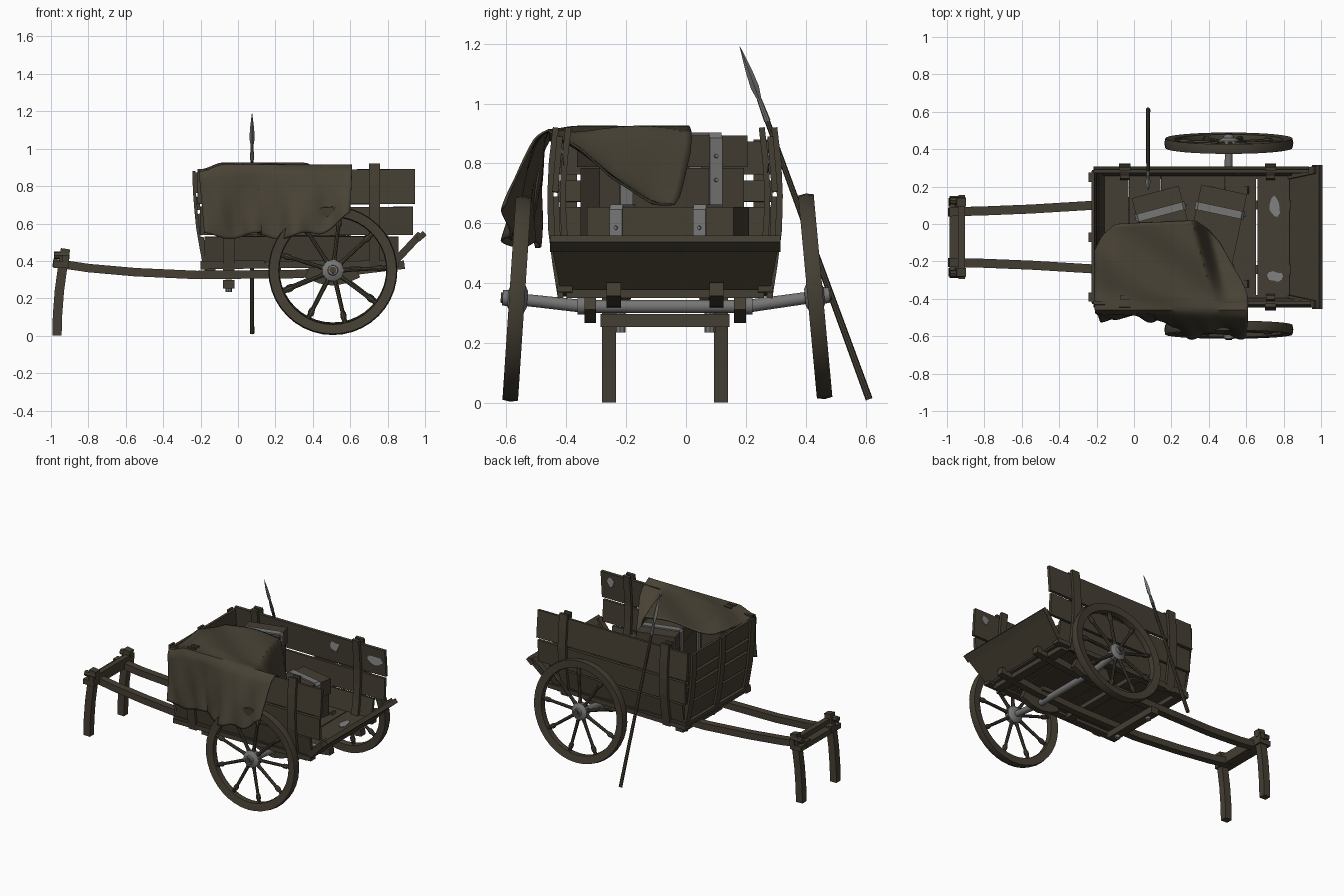
import bpy, bmesh, math, random
from mathutils import Vector, Matrix

random.seed(4)
if "Cube" in bpy.data.objects:
    bpy.data.objects.remove(bpy.data.objects["Cube"])
CY = -0.07          # centre line of the cart body


def material(name, rgb):
    m = bpy.data.materials.new(name)
    m.use_nodes = True
    m.diffuse_color = (*rgb, 1)
    m.node_tree.nodes["Principled BSDF"].inputs["Base Color"].default_value = (*rgb, 1)
    return m


WOOD = material("dark wood", (0.059, 0.049, 0.033))
CLOTH = material("brown cloth", (0.064, 0.053, 0.035))
METAL = material("grey iron", (0.18, 0.18, 0.178))
WORN = material("worn grey", (0.22, 0.22, 0.22))
smooth_objects = []


def finish(name, bm, mat, smooth=False):
    bmesh.ops.remove_doubles(bm, verts=bm.verts, dist=1e-5)
    bmesh.ops.recalc_face_normals(bm, faces=bm.faces)
    me = bpy.data.meshes.new(name)
    bm.to_mesh(me)
    bm.free()
    me.materials.append(mat)
    ob = bpy.data.objects.new(name, me)
    bpy.context.collection.objects.link(ob)
    if smooth:
        smooth_objects.append(ob)
    return ob


def beam(name, pts, axis, width, thick, mat=WOOD):
    """Rectangular section swept along pts; width runs along axis."""
    pts, axis = [Vector(p) for p in pts], Vector(axis).normalized()
    bm, rings = bmesh.new(), []
    for i, p in enumerate(pts):
        t = pts[min(i + 1, len(pts) - 1)] - pts[max(i - 1, 0)]
        n = t.cross(axis).normalized() * thick / 2
        a = axis * width / 2
        rings.append([bm.verts.new(p + s * a + q * n) for s, q in ((1, 1), (-1, 1), (-1, -1), (1, -1))])
    for r, s in zip(rings, rings[1:]):
        for k in range(4):
            bm.faces.new((r[k], r[k - 1], s[k - 1], s[k]))
    bm.faces.new(rings[0])
    bm.faces.new(rings[-1])
    return finish(name, bm, mat)


def lathe(name, profile, origin, axis, n=12, mat=WOOD, loop=False):
    """Profile of (radius, height) turned about axis."""
    rot = Vector((0, 0, 1)).rotation_difference(Vector(axis)).to_matrix()
    bm = bmesh.new()
    rings = [[bm.verts.new(Vector(origin) + rot @ Vector((r * math.cos(k * math.tau / n), r * math.sin(k * math.tau / n), h)))
              for k in range(n)] for r, h in profile]
    for r, s in zip(rings, rings[1:] + rings[:1] if loop else rings[1:]):
        for k in range(n):
            bm.faces.new((r[k], r[k - 1], s[k - 1], s[k]))
    if not loop:
        bm.faces.new(rings[0])
        bm.faces.new(rings[-1])
    return finish(name, bm, mat, True)


def rod(name, a, b, r0, r1, n=10, mat=WOOD):
    d = Vector(b) - Vector(a)
    return lathe(name, [(r0, 0), (r1, d.length)], a, d, n, mat)


def patch(name, centre, u, v):
    """Thin ragged plate spanned by half axes u and v."""
    centre, u, v = Vector(centre), Vector(u), Vector(v)
    lift = u.cross(v).normalized() * 0.002
    bm, n = bmesh.new(), 11
    edge = [centre + random.uniform(0.7, 1.1) * (u * math.cos(k * math.tau / n) + v * math.sin(k * math.tau / n))
            for k in range(n)]
    low, high = [[bm.verts.new(p + s * lift) for p in edge] for s in (-1, 1)]
    bm.faces.new(low)
    bm.faces.new(high)
    for k in range(n):
        bm.faces.new((low[k], low[k - 1], high[k - 1], high[k]))
    finish(name, bm, WORN)


def ramp(t):
    t = max(0, min(1, t))
    return t * t * (3 - 2 * t)


def curve_at(table, z):
    for (z0, v0), (z1, v1) in zip(table, table[1:]):
        if z <= z1:
            break
    return v0 + (v1 - v0) * (z - z0) / (z1 - z0)


SIDE = [(0.36, 0.33), (0.55, 0.36), (0.75, 0.365), (0.92, 0.345)]       # half width by height
FRONT = [(0.36, -0.16), (0.55, -0.197), (0.75, -0.217), (0.92, -0.22)]  # front wall x by height
SIDE_ROWS = [(0.385, 0.53), (0.54, 0.69), (0.705, 0.89)]
FRONT_ROWS = [(0.385, 0.53), (0.54, 0.655), (0.67, 0.745), (0.76, 0.875)]

# Side planks and posts, mirrored about the centre line
for s, side in ((1, "back"), (-1, "front")):
    for i, (z0, z1) in enumerate(SIDE_ROWS):
        zm = (z0 + z1) / 2
        lean = Vector((0, s * (curve_at(SIDE, z1) - curve_at(SIDE, z0)), z1 - z0))
        y = CY + s * curve_at(SIDE, zm)
        x1 = (0.85, 0.93, 0.945)[i] + random.uniform(-0.01, 0.01)
        sag = random.uniform(-0.006, 0.006)
        beam(f"{side}_side_plank_{i}", [(curve_at(FRONT, zm), y, zm), (0.35, y, zm + sag), (x1, y, zm)],
             lean, lean.length, 0.02)
    for j, x in enumerate((-0.05, 0.73)):
        for off, w, low in ((0.02, 0.06, 0.35), (-0.022, 0.05, 0.4)):
            zs = [low + (0.92 - low) * k / 5 for k in range(6)]
            beam(f"{side}_side_post_{j}", [(x, CY + s * (curve_at(SIDE, z) + off), z) for z in zs],
                 (1, 0, 0), w, 0.02)
    beam(f"{side}_sill", [(-0.2, CY + s * 0.335, 0.37), (0.86, CY + s * 0.335, 0.385)], (0, 1, 0), 0.05, 0.03)

# Front wall planks and uprights
for i, (z0, z1) in enumerate(FRONT_ROWS):
    zm = (z0 + z1) / 2
    lean = Vector((curve_at(FRONT, z1) - curve_at(FRONT, z0), 0, z1 - z0))
    h = curve_at(SIDE, zm) - 0.005
    x = curve_at(FRONT, zm)
    beam(f"front_wall_plank_{i}", [(x, CY - h, zm), (x, CY + h, zm)], lean, lean.length - 0.005, 0.018)
for y in (-0.32, 0, 0.32):
    zs = [0.37 + 0.51 * k / 5 for k in range(6)]
    beam("front_wall_upright", [(curve_at(FRONT, z) - 0.016, CY + y, z) for z in zs], (0, 1, 0), 0.05, 0.016)

# Floor planks laid across, with one open joint
for i in range(6):
    x0, x1 = -0.2 + i * 0.172, -0.2 + (i + 1) * 0.172 - (0.007 if i == 4 else 0.001)
    xm, z = (x0 + x1) / 2, 0.39 + 0.002 * (i % 2)
    beam(f"floor_plank_{i}", [(xm, CY - 0.355, z), (xm, CY + 0.355, z)], (1, 0, 0), x1 - x0, 0.022)

# Open tailboard, widening outwards
bm = bmesh.new()
bmesh.ops.create_cube(bm, size=1)
for v in bm.verts:
    t = v.co.x + 0.5
    v.co = Vector((0.84 + 0.14 * t, CY + v.co.y * (0.70 + 0.06 * t), 0.385 + 0.15 * t)) + Vector((-0.7, 0, 0.7)) * v.co.z * 0.022
finish("tailboard", bm, WOOD)
beam("tailboard_lip", [(0.98, CY - 0.385, 0.532), (0.98, CY + 0.385, 0.532)], (1, 0, 0.9), 0.05, 0.03)
for s in (-1, 1):
    beam("tailboard_batten", [(0.83, CY + s * 0.33, 0.40), (0.97, CY + s * 0.36, 0.55)], (0, 1, 0), 0.04, 0.02)

# Long shafts, handle and prop legs
for s in (-1, 1):
    path = [(-0.99, 0.135, 0.39), (-0.8, 0.14, 0.362), (-0.55, 0.15, 0.34), (-0.22, 0.17, 0.325),
            (0.3, 0.172, 0.33), (0.6, 0.172, 0.345), (0.89, 0.172, 0.38)]
    beam("shaft", [(x, CY + s * y, z) for x, y, z in path], (0, 1, 0), 0.048, 0.045)
    leg = [(-0.968, 0.012), (-0.965, 0.12), (-0.955, 0.25), (-0.94, 0.36), (-0.922, 0.475)]
    beam("prop_leg", [(x, CY + s * 0.187, z - 0.01) for x, z in leg], (0, 1, 0), 0.046, 0.05)
    rod("handle_peg", (-0.985, CY + s * 0.195, 0.43), (-0.9, CY + s * 0.195, 0.43), 0.02, 0.02, 8)
    # Axle bracket, clamp and bolts
    beam("axle_bracket", [(0.38, CY + s * 0.25, 0.365), (0.45, CY + s * 0.25, 0.335), (0.505, CY + s * 0.25, 0.325),
                          (0.56, CY + s * 0.25, 0.335), (0.63, CY + s * 0.25, 0.365)], (0, 1, 0), 0.04, 0.115)
    lathe("axle_collar", [(0.03, -0.012), (0.03, 0.012)], (0.505, CY + s * 0.28, 0.325), (0, 1, 0), 14, METAL)
    beam("axle_block", [(0.44, CY + s * 0.172, 0.375), (0.57, CY + s * 0.172, 0.375)], (0, 1, 0), 0.075, 0.05)
    rod("bolster_bolt", (-0.05, CY + s * 0.15, 0.235), (-0.05, CY + s * 0.15, 0.3), 0.018, 0.018, 8, METAL)
beam("handle_board", [(-0.945, CY - 0.22, 0.38), (-0.945, CY + 0.22, 0.38)], (1, 0, 0), 0.085, 0.035)
beam("handle_bar", [(-0.92, CY - 0.225, 0.412), (-0.92, CY + 0.225, 0.412)], (0, 0, 1), 0.04, 0.035)
beam("front_bolster", [(-0.05, CY - 0.215, 0.275), (-0.05, CY + 0.215, 0.275)], (1, 0, 0), 0.06, 0.045)
for x in (-0.15, 0.2, 0.78):
    beam("under_crossbar", [(x, CY - 0.33, 0.365), (x, CY + 0.33, 0.365)], (1, 0, 0), 0.06, 0.03)

# Axle with raised ends
rod("axle_middle", (0.505, CY - 0.28, 0.322), (0.505, CY + 0.28, 0.322), 0.022, 0.022, 14, METAL)

# Wheels, cambered
for name, y, z, axis in (("front", -0.565, 0.348, (0, -0.998, 0.066)), ("back", 0.432, 0.356, (0, 0.995, 0.092))):
    c, a = Vector((0.507, y, z)), Vector(axis).normalized()
    s = 1 if y > 0 else -1
    rod(f"{name}_axle_arm", (0.505, CY + s * 0.27, 0.322), c + a * 0.03, 0.022, 0.02, 14, METAL)
    lathe(f"{name}_wheel_rim", [(0.29, -0.02), (0.34, -0.026), (0.345, 0), (0.34, 0.026), (0.29, 0.02), (0.286, 0)],
          c, a, 40, WOOD, True)
    lathe(f"{name}_hub", [(0.028, -0.035), (0.05, -0.024), (0.057, -0.016), (0.057, 0.016), (0.045, 0.023),
                          (0.028, 0.03), (0.026, 0.048)], c, a, 18, METAL)
    lathe(f"{name}_hub_cap", [(0.018, 0.045), (0.018, 0.054)], c, a, 10)
    up = Vector((1, 0, 0)).cross(a)
    for k in range(9):
        t = math.radians(40 * k + 3)
        d = Vector((math.cos(t), 0, 0)) + up * math.sin(t) * (1 if up.z > 0 else -1)
        lathe(f"{name}_spoke", [(0.015, 0.045), (0.011, 0.08), (0.010, 0.23), (0.016, 0.245), (0.016, 0.262),
                                (0.012, 0.27), (0.012, 0.3)], c, d, 8)

# Strapped crates
for name, cx, cy, turn, hx, hy, top, straps in (("tall_crate", 0.18, -0.08, 15, 0.13, 0.26, 0.895, (0.15, -0.16)),
                                                ("low_crate", 0.43, -0.06, -12, 0.125, 0.25, 0.655, (0.135, -0.15))):
    M = Matrix.Translation((cx, cy, 0)) @ Matrix.Rotation(math.radians(turn), 4, 'Z')
    at = lambda x, y, z: M @ Vector((x, y, z))
    across, along = M.to_3x3() @ Vector((1, 0, 0)), M.to_3x3() @ Vector((0, 1, 0))
    split = top - 0.11
    beam(name, [at(0, -hy + 0.01, (0.4 + split) / 2), at(0, hy - 0.01, (0.4 + split) / 2)], across, 2 * hx - 0.015, split - 0.4)
    beam(name + "_lid", [at(0, -hy, top - 0.054), at(0, hy, top - 0.054)], across, 2 * hx, 0.105)
    for y in straps:
        e = hx + 0.004
        loop = [at(-e, y, 0.42), at(-e, y, top - 0.01), at(-e + 0.01, y, top + 0.003),
                at(e - 0.01, y, top + 0.003), at(e, y, top - 0.01), at(e, y, 0.42)]
        beam(name + "_strap", loop, along, 0.043, 0.009, METAL)
        for z in (top - 0.07, top - 0.15):
            rod("strap_rivet", at(e, y, z), at(e + 0.012, y, z), 0.008, 0.006, 8, METAL)

# Draped cloth: top sheet, sagging over the low crate, then hanging down the side
EDGE = [(-0.22, -0.16), (-0.17, -0.06), (-0.1, 0.0), (0.33, 0.02), (0.4, -0.03), (0.46, -0.1), (0.59, -0.33), (0.62, -0.42)]
SAG = [(-0.46, 0), (-0.36, 0.28), (-0.25, 0.68), (-0.11, 1), (0.05, 1)]
bm, N = bmesh.new(), 48
grid = []
for i in range(N + 1):
    x = -0.21 + 0.82 * i / N
    inner = curve_at(EDGE, x)
    hem = 0.535 + 0.12 * ramp((x - 0.42) / 0.18) + 0.018 * math.sin(x * 21)
    flare = 0.035 + 0.09 * ramp((x - 0.1) / 0.2)
    fall = 0.035 * ramp((-x - 0.08) / 0.12)
    row = []
    for j in range(N + 1):
        v = j / N
        if v < 0.5:
            y = inner + (-0.46 - inner) * v * 2
            start = 0.33 - 0.268 * (y + 0.08)      # far edge of the tall crate
            sag = 0.24 * ramp((x - start) / 0.09) * curve_at(SAG, y)
            z = 0.915 - sag + 0.011 * math.sin(12 * x + 16 * y) * ramp((y + 0.46) / 0.1) - fall
            px = x
        else:
            s = v * 2 - 1
            fold = math.sin(x * 25 + 3 * s) + 0.5 * math.sin(x * 47 - 4 * s)
            y = -0.46 - flare * s ** 0.6 + 0.015 * fold * s - 0.012 * ramp(s * 8)
            z = 0.915 - fall
            z += (hem - z) * s
            px = x + (0.03 * s if x < 0.1 else -0.01 * s)
        row.append(bm.verts.new((px, y, z)))
    grid.append(row)
for r, q in zip(grid, grid[1:]):
    for j in range(N):
        bm.faces.new((r[j], q[j], q[j + 1], r[j + 1]))
cloth = finish("draped_cloth", bm, CLOTH, True)
cloth.modifiers.new("thickness", 'SOLIDIFY').thickness = 0.007

# Leaning spear
foot, neck, tip = Vector((0.075, 0.612, 0.012)), Vector((0.075, 0.265, 0.96)), Vector((0.075, 0.18, 1.19))
rod("spear_shaft", foot, neck, 0.012, 0.009, 8)
d = tip - neck
lathe("spear_socket", [(0.011, -0.02), (0.008, 0.06)], neck, d, 8, METAL)
lathe("spear_blade", [(0.006, 0.05), (0.014, 0.1), (0.011, 0.16), (0.001, d.length)], neck, d, 4, METAL)

# Worn patches on boards
for x, y, w, l in ((0.755, 0.09, 0.03, 0.06), (0.75, -0.28, 0.045, 0.03)):
    patch("floor_worn_patch", (x, y, 0.405), (w, 0, 0), (0, l, 0))
for x, z, w, s in ((0.865, 0.8, 0.065, 1), (0.55, 0.82, 0.04, 1), (0.87, 0.83, 0.03, -1)):
    patch("side_worn_patch", (x, CY + s * (curve_at(SIDE, z) - 0.013), z), (w, 0, 0), (0, s * 0.004, 0.035))

bpy.ops.object.select_all(action='DESELECT')
for ob in smooth_objects:
    ob.select_set(True)
bpy.context.view_layer.objects.active = cloth
bpy.ops.object.shade_smooth_by_angle(angle=math.radians(40))
